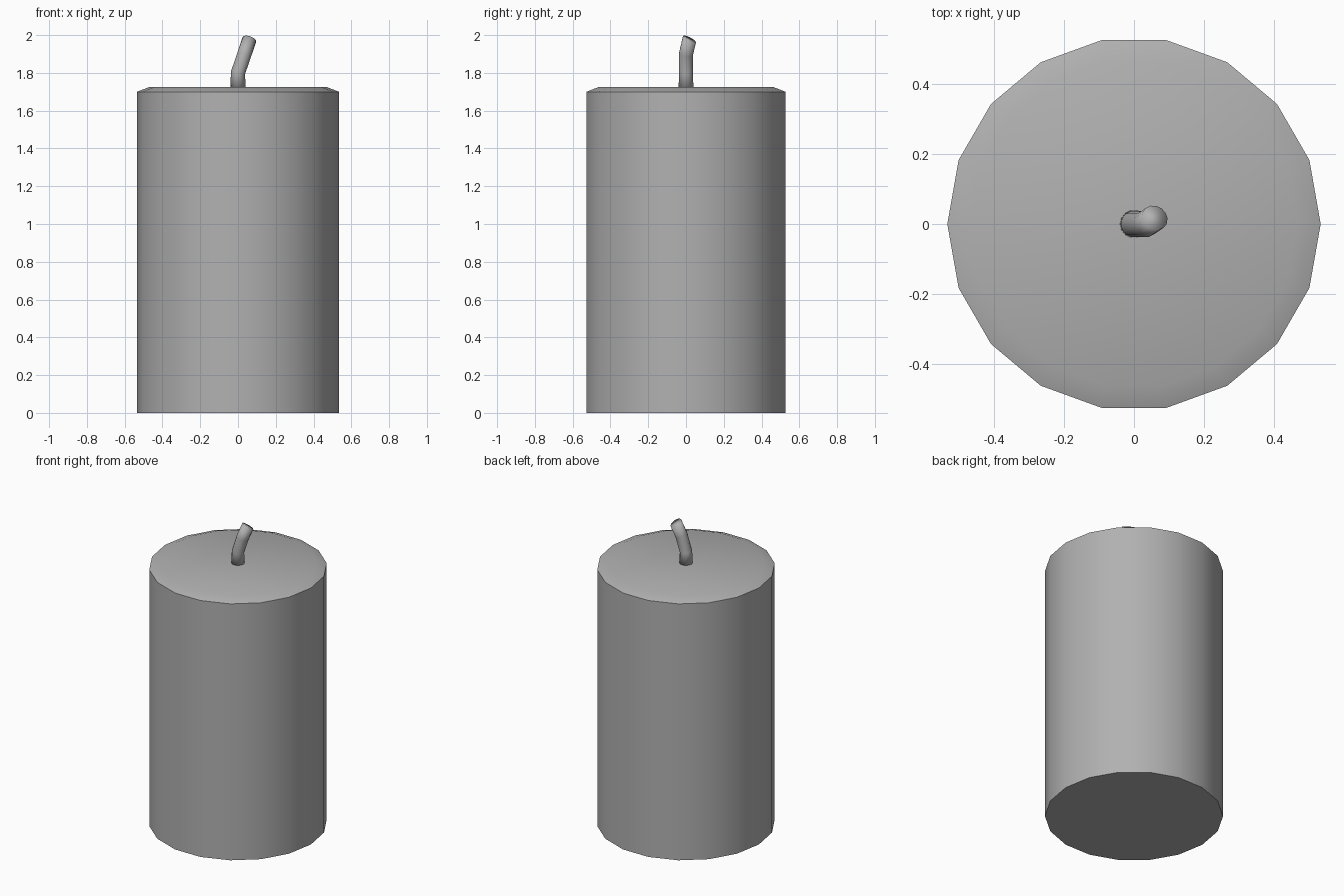
import bpy
import bmesh
from math import cos, sin, pi, radians
from mathutils import Vector

if "Cube" in bpy.data.objects:
    bpy.data.objects.remove(bpy.data.objects["Cube"])

# Shared dark grey
grey = bpy.data.materials.new("dark_grey")
grey.diffuse_color = (0.44, 0.44, 0.44, 1)
grey.use_nodes = True
grey.node_tree.nodes["Principled BSDF"].inputs["Base Color"].default_value = grey.diffuse_color


def select(obj):
    bpy.ops.object.select_all(action='DESELECT')
    obj.select_set(True)
    bpy.context.view_layer.objects.active = obj


# Wax body: 18-sided rings (radius, height), with a shallow sloping top rim
SIDES = 18
profile = [(0.535, 0.0), (0.535, 1.70), (0.47, 1.725)]
bm = bmesh.new()
rings = [[bm.verts.new((r * cos(2 * pi * i / SIDES), r * sin(2 * pi * i / SIDES), z))
          for i in range(SIDES)] for r, z in profile]
for low, high in zip(rings, rings[1:]):
    for i in range(SIDES):
        j = (i + 1) % SIDES
        bm.faces.new((low[i], low[j], high[j], high[i]))
bm.faces.new(rings[0][::-1])
bm.faces.new(rings[-1])
mesh = bpy.data.meshes.new("candle_body")
bm.to_mesh(mesh)
bm.free()
mesh.materials.append(grey)
body = bpy.data.objects.new("candle_body", mesh)
bpy.context.collection.objects.link(body)
select(body)
bpy.ops.object.shade_smooth_by_angle(angle=radians(35))

# Wick: bent round tube
path = [(0, 0, 1.715), (0, 0, 1.80), (0.034, 0, 1.90), (0.06, 0.018, 1.977)]
curve = bpy.data.curves.new("wick", 'CURVE')
curve.dimensions = '3D'
curve.bevel_depth = 0.038
curve.bevel_resolution = 5
curve.use_fill_caps = True
spline = curve.splines.new('POLY')
spline.points.add(len(path) - 1)
for point, co in zip(spline.points, path):
    point.co = (*co, 1)
spline.points[0].radius = 1.06
curve.materials.append(grey)
wick = bpy.data.objects.new("wick", curve)
bpy.context.collection.objects.link(wick)
select(wick)
bpy.ops.object.convert(target='MESH')
wick = bpy.context.view_layer.objects.active

# Slanted cut at the wick's tip, shaded smoothly into the sides
tip = Vector(path[-1])
along = (tip - Vector(path[-2])).normalized()
cut = Vector((0.36, 0.52, 1)).normalized()
bm = bmesh.new()
bm.from_mesh(wick.data)
bmesh.ops.remove_doubles(bm, verts=bm.verts, dist=0.0001)
for v in bm.verts:
    if v.co.z > 1.945:
        v.co += along * ((tip - v.co).dot(cut) / along.dot(cut))
bm.to_mesh(wick.data)
bm.free()
bpy.ops.object.shade_smooth()
